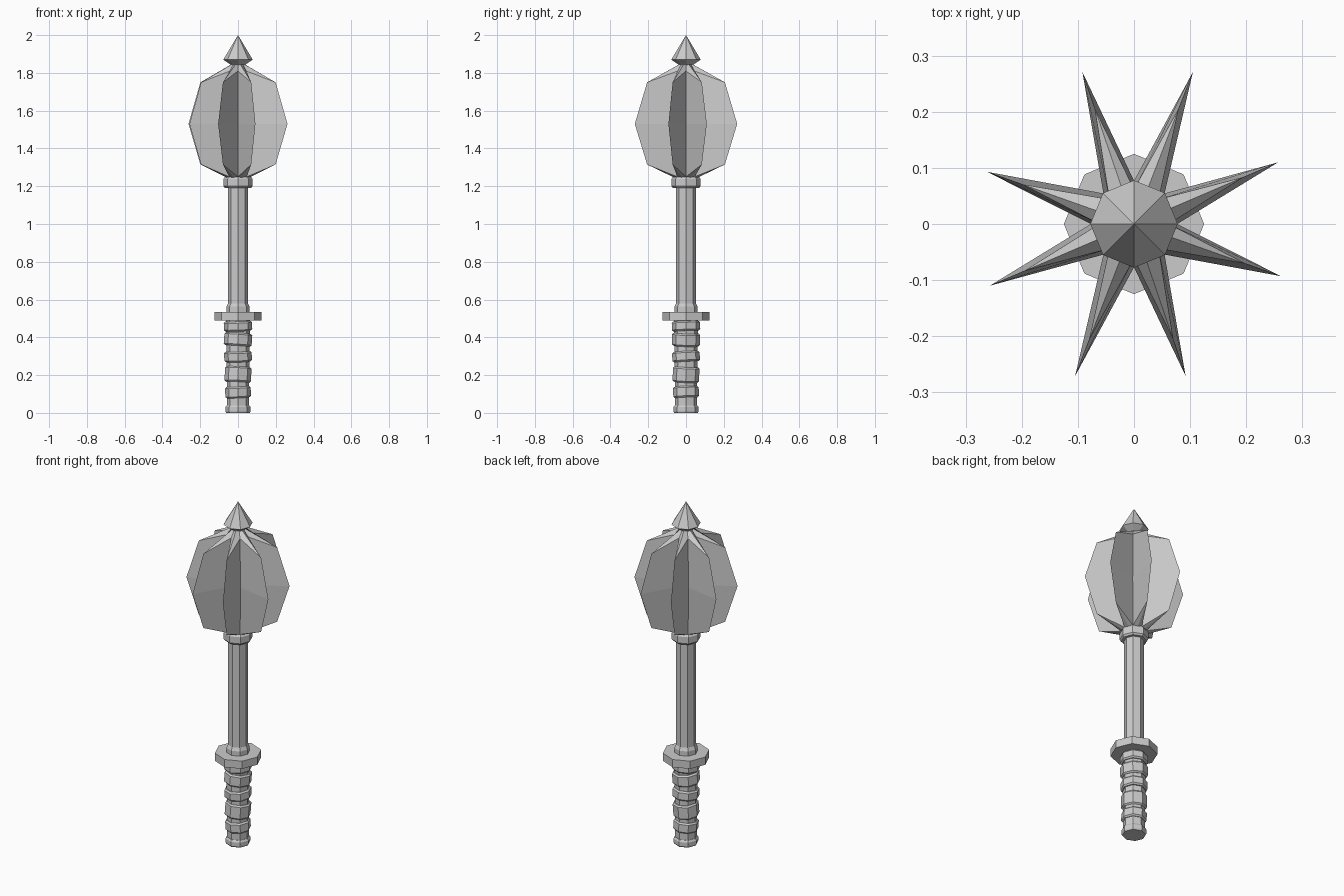
import bpy, bmesh, math
from mathutils import Matrix, Vector

if "Cube" in bpy.data.objects:
    bpy.data.objects.remove(bpy.data.objects["Cube"])


def finish(name, bm):
    bmesh.ops.recalc_face_normals(bm, faces=bm.faces)
    me = bpy.data.meshes.new(name)
    bm.to_mesh(me)
    bm.free()
    ob = bpy.data.objects.new(name, me)
    bpy.context.collection.objects.link(ob)
    return ob


def skin(name, rings):
    """Join rings of equal point count; a one-point ring makes a tip."""
    bm = bmesh.new()
    vs = [[bm.verts.new(p) for p in ring] for ring in rings]
    for a, b in zip(vs, vs[1:]):
        n = max(len(a), len(b))
        for i in range(n):
            j = (i + 1) % n
            if len(b) == 1:
                bm.faces.new((a[i], a[j], b[0]))
            else:
                bm.faces.new((a[i], a[j], b[j], b[i]))
    for end in (vs[0], vs[-1]):
        if len(end) > 2:
            bm.faces.new(end)
    return finish(name, bm)


def octagon(r, z):
    if r == 0:
        return [Vector((0, 0, z))]
    return [Vector((r * math.cos(k * math.pi / 4), r * math.sin(k * math.pi / 4), z))
            for k in range(8)]


def lathe(name, profile):
    return skin(name, [octagon(r, z) for r, z in profile])


# shaft, guard and collars
lathe("shaft", [(.053, .5), (.053, 1.22)])
lathe("shaft_collar", [(.062, .53), (.062, .562), (.053, .58)])
lathe("guard", [(.125, .49), (.125, .535)])
lathe("head_collar", [(.069, 1.19), (.077, 1.2), (.077, 1.238), (.069, 1.25)])

# grip core and pommel
lathe("grip_core", [(.058, .02), (.06, .25), (.064, .49)])
lathe("pommel", [(.063, 0), (.067, .008), (.067, .03), (.06, .04)])

# slightly tilted wrapped bands on the grip
bands = [(.110, .060, .068, 2, -3), (.203, .082, .070, -3, 3), (.298, .055, .073, 3, -2),
         (.388, .068, .074, -2, 4), (.459, .052, .075, 2, -2)]
for i, (z, h, r, tx, ty) in enumerate(bands):
    band = lathe(f"grip_band_{i + 1}", [(r - .008, -h / 2), (r, -h / 2 + .008),
                                        (r, h / 2 - .008), (r - .008, h / 2)])
    band.data.transform(Matrix.Translation((0, 0, z))
                        @ Matrix.Rotation(math.radians(tx), 4, 'X')
                        @ Matrix.Rotation(math.radians(ty), 4, 'Y'))

# flanged head: blade tips alternate with valleys
tips = [(.257, .11), (.105, .271), (-.092, .271), (-.262, .093)]
tips += [(-x, -y) for x, y in tips]


def star(scale, z_tip, r_valley, z_valley):
    ring = []
    for valley, (x, y) in zip(octagon(r_valley, z_valley), tips):
        ring += [valley, Vector((x * scale, y * scale, z_tip))]
    return ring


skin("flanged_head", [star(.14, 1.235, .04, 1.235), star(.76, 1.315, .065, 1.25),
                      star(1, 1.53, .077, 1.53), star(.76, 1.75, .062, 1.81),
                      star(.13, 1.845, .036, 1.845)])

# top spike
lathe("top_spike", [(.04, 1.835), (.04, 1.845), (.078, 1.87), (0, 2.0)])
